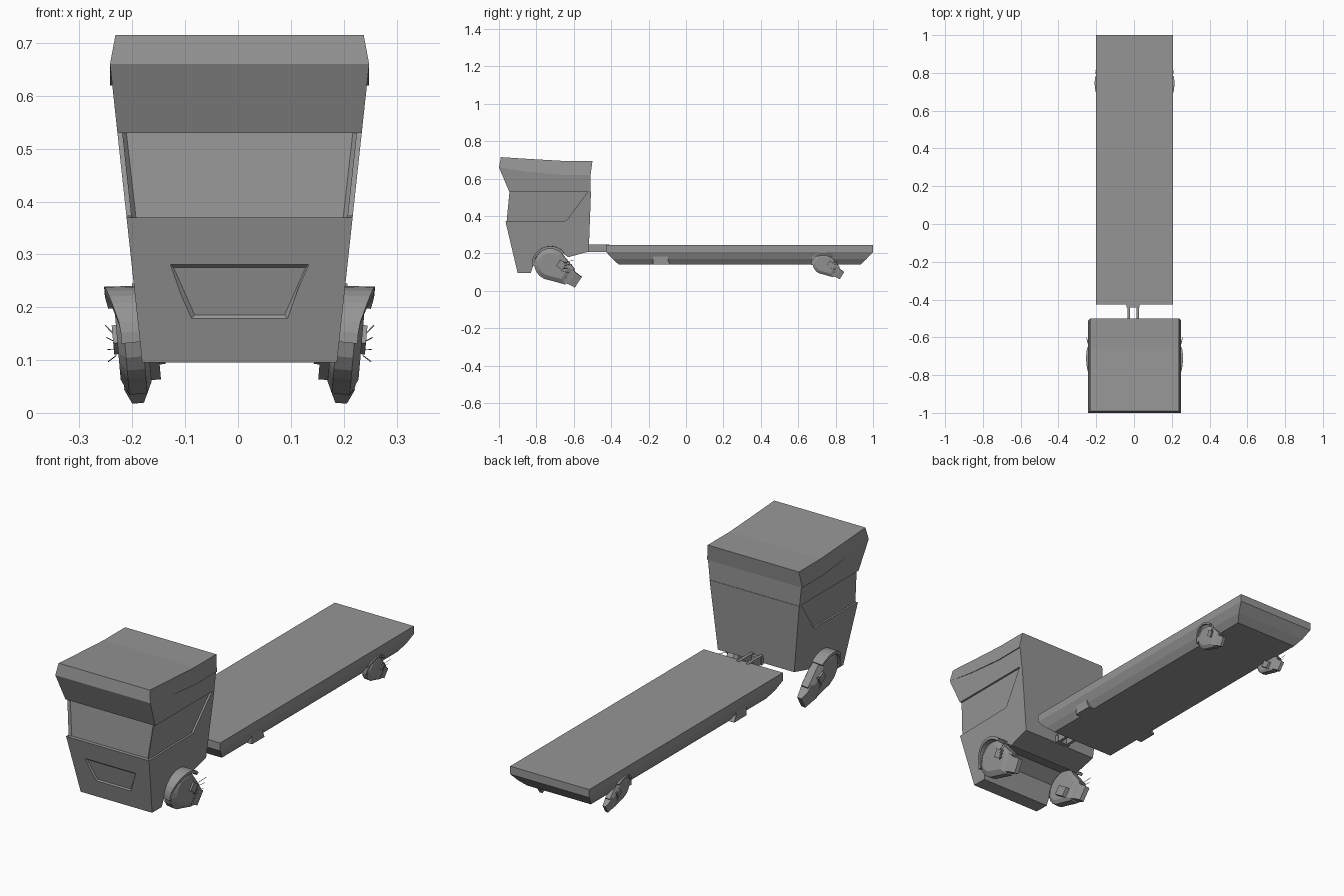
import bpy, bmesh
from math import sin, cos, radians
from mathutils import Matrix, Vector

if "Cube" in bpy.data.objects:
    bpy.data.objects.remove(bpy.data.objects["Cube"])

grey = bpy.data.materials.new("plain grey")
grey.use_nodes = True
grey.diffuse_color = (0.3, 0.3, 0.3, 1)
grey.node_tree.nodes["Principled BSDF"].inputs["Base Color"].default_value = (0.3, 0.3, 0.3, 1)

MID = 0.003  # centre line of the body


def finish(name, bm):
    bmesh.ops.recalc_face_normals(bm, faces=bm.faces)
    mesh = bpy.data.meshes.new(name)
    bm.to_mesh(mesh)
    bm.free()
    mesh.materials.append(grey)
    ob = bpy.data.objects.new(name, mesh)
    bpy.context.collection.objects.link(ob)
    return ob


def loft(name, rings, matrix=Matrix()):
    """Skin closed rings of equal point count and cap both ends."""
    bm = bmesh.new()
    loops = [[bm.verts.new(matrix @ Vector(p)) for p in ring] for ring in rings]
    n = len(loops[0])
    for a, b in zip(loops, loops[1:]):
        for i in range(n):
            bm.faces.new((a[i], a[(i + 1) % n], b[(i + 1) % n], b[i]))
    bm.faces.new(loops[0])
    bm.faces.new(loops[-1])
    return finish(name, bm)


def prism(name, pts, x0, x1, matrix=Matrix()):
    return loft(name, [[(x, y, z) for y, z in pts] for x in (x0, x1)], matrix)


def box(name, lo, hi, matrix=Matrix()):
    pts = [(lo[1], lo[2]), (hi[1], lo[2]), (hi[1], hi[2]), (lo[1], hi[2])]
    return prism(name, pts, lo[0], hi[0], matrix)


def cab_part(name, pts, width):
    """Side profile whose half width depends on height."""
    return loft(name, [[(MID + s * width(z), y, z) for y, z in pts] for s in (-1, 1)])


def flare(z):
    return 0.174 + 0.108 * z


# Cab: lower shell with wheel arch and rising rear side panel
shell = cab_part("cab_shell", [
    (-0.965, 0.37), (-0.90, 0.095), (-0.83, 0.095), (-0.80, 0.19), (-0.74, 0.23),
    (-0.67, 0.21), (-0.63, 0.18), (-0.52, 0.21), (-0.508, 0.53), (-0.525, 0.53),
    (-0.64, 0.375)], flare)

# Shallow trapezoid recess in the cab nose
def nose(x, z, depth):
    return (MID + x, -0.90 - (z - 0.095) * 0.2364 + depth, z)


def trapezoid(grow, depth):
    return [nose(-0.125 - grow, 0.275 + grow, depth), nose(0.125 + grow, 0.275 + grow, depth),
            nose(0.085 + grow, 0.185 - grow, depth), nose(-0.085 - grow, 0.185 - grow, depth)]


cutter = loft("recess_cutter", [trapezoid(0.012, -0.006), trapezoid(0, 0.006)])
cutter.hide_render = True
cut = shell.modifiers.new("recess", 'BOOLEAN')
cut.operation = 'DIFFERENCE'
cut.object = cutter
bpy.context.view_layer.objects.active = shell
bpy.ops.object.modifier_apply(modifier=cut.name)
bpy.data.objects.remove(cutter)

# Cab: inset window band
band = cab_part("window_band", [(-0.960, 0.36), (-0.943, 0.54), (-0.515, 0.54), (-0.52, 0.36)],
                lambda z: flare(z) - 0.009)
bm = bmesh.new()
bm.from_mesh(band.data)
bm.normal_update()
front = min(bm.faces, key=lambda f: f.calc_center_median().y)
bmesh.ops.inset_individual(bm, faces=[front], thickness=0.012, depth=-0.01)
bm.to_mesh(band.data)
bm.free()

# Cab: overhanging visor and roof
crease = [(-1.0, 0.66), (-0.85, 0.637), (-0.66, 0.62), (-0.51, 0.62)]
cab_part("visor", crease + [(-0.51, 0.53), (-0.945, 0.53)], flare)
roof_top = [(-0.99, 0.715), (-0.85, 0.706), (-0.66, 0.695), (-0.50, 0.695)]
roof_widths = [(flare(0.66), crease), (0.235, roof_top)]
loft("roof", [[(MID + s * w, y, z) for w, line in roof_widths
               for y, z in (line if w != 0.235 else line[::-1])] for s in (-1, 1)])

# Flat bed with chamfered underside
levels = [(0.245, 0.204, 0), (0.208, 0.204, 0), (0.17, 0.187, 0.035), (0.14, 0.165, 0.068)]
loft("flat_bed", [[(MID + sx * w, 0.2865 + sy * (0.7135 - inset), z)
                   for sx, sy in ((-1, -1), (1, -1), (1, 1), (-1, 1))]
                  for z, w, inset in levels])

# Hitch between cab and bed
for x in (-0.034, 0.012):
    box("hitch_bar", (x, -0.53, 0.208), (x + 0.014, -0.41, 0.247))
for y in (-0.515, -0.442):
    box("hitch_crossbar", (-0.04, y, 0.208), (0.03, y + 0.016, 0.24))


def pod(prefix, y, x, z, size, side):
    """Thruster pod; local +y points toward the nozzle, local +x outward."""
    m = (Matrix.Translation((MID + side * x, y, z)) @ Matrix.Diagonal((side, 1, 1, 1))
         @ Matrix.Rotation(radians(5), 4, 'Y') @ Matrix.Rotation(radians(-33), 4, 'X')
         @ Matrix.Scale(size, 4))

    def egg(k):
        arc = [radians(a) for a in range(60, 301, 20)]
        return [(k * 0.088 * cos(a), k * 0.085 * sin(a)) for a in arc] + \
               [(k * 0.125, k * -0.048), (k * 0.125, k * 0.048)]
    loft(prefix + "_casing", [[(px, py, pz) for py, pz in egg(k)] for px, k in
                              ((-0.032, 0.8), (-0.022, 1), (0.012, 1), (0.026, 0.72))], m)
    # Nozzle
    loft(prefix + "_nozzle", [[(-0.003 + sx * w, py, sz * h)
                               for sx, sz in ((-1, -1), (1, -1), (1, 1), (-1, 1))]
                              for py, w, h in ((0.11, 0.024, 0.045), (0.14, 0.02, 0.036),
                                               (0.178, 0.011, 0.034))], m)
    # Flared guard over the front and top
    arc = [radians(a) for a in range(75, 221, 12)]
    rings = []
    for a in arc:
        out = 0.018 + 0.024 * max(0, sin(a - radians(20)))
        rings.append([(px, r * cos(a), r * sin(a)) for px, r in
                      ((-0.02, 0.082), (-0.02, 0.096), (out, 0.1), (out, 0.086))])
    loft(prefix + "_guard", rings, m)
    # Inner mount and outer vent block
    box(prefix + "_mount", (-0.05, 0.02, -0.045), (-0.028, 0.085, 0.0), m)
    box(prefix + "_vent", (0.015, 0.03, 0.01), (0.034, 0.07, 0.05), m)
    # Thin antennae
    for i in range(4):
        start = Vector((0.03, 0.05 + 0.005 * i, 0.04 - 0.012 * i))
        tip = start + Vector((0.016, 0.04, 0.05 - 0.012 * i))
        rod = [Vector((0, 0.0015, 0)), Vector((0.0015, -0.001, 0)), Vector((-0.0015, -0.001, 0))]
        loft(prefix + "_antenna", [[p + o for o in rod] for p in (start, tip)], m)


for side in (-1, 1):
    pod("front_pod", -0.725, 0.206, 0.143, 1.0, side)
    pod("rear_pod", 0.735, 0.178, 0.145, 0.66, side)
    # Pod brackets under the bed
    for y in (-0.13, 0.72):
        m = Matrix.Translation((MID, y, 0)) @ Matrix.Diagonal((side, 1, 1, 1))
        prism("bracket", [(-0.046, 0.14), (0.046, 0.14), (0.034, 0.165), (0.034, 0.205),
                          (-0.046, 0.205)], 0.14, 0.193, m)
